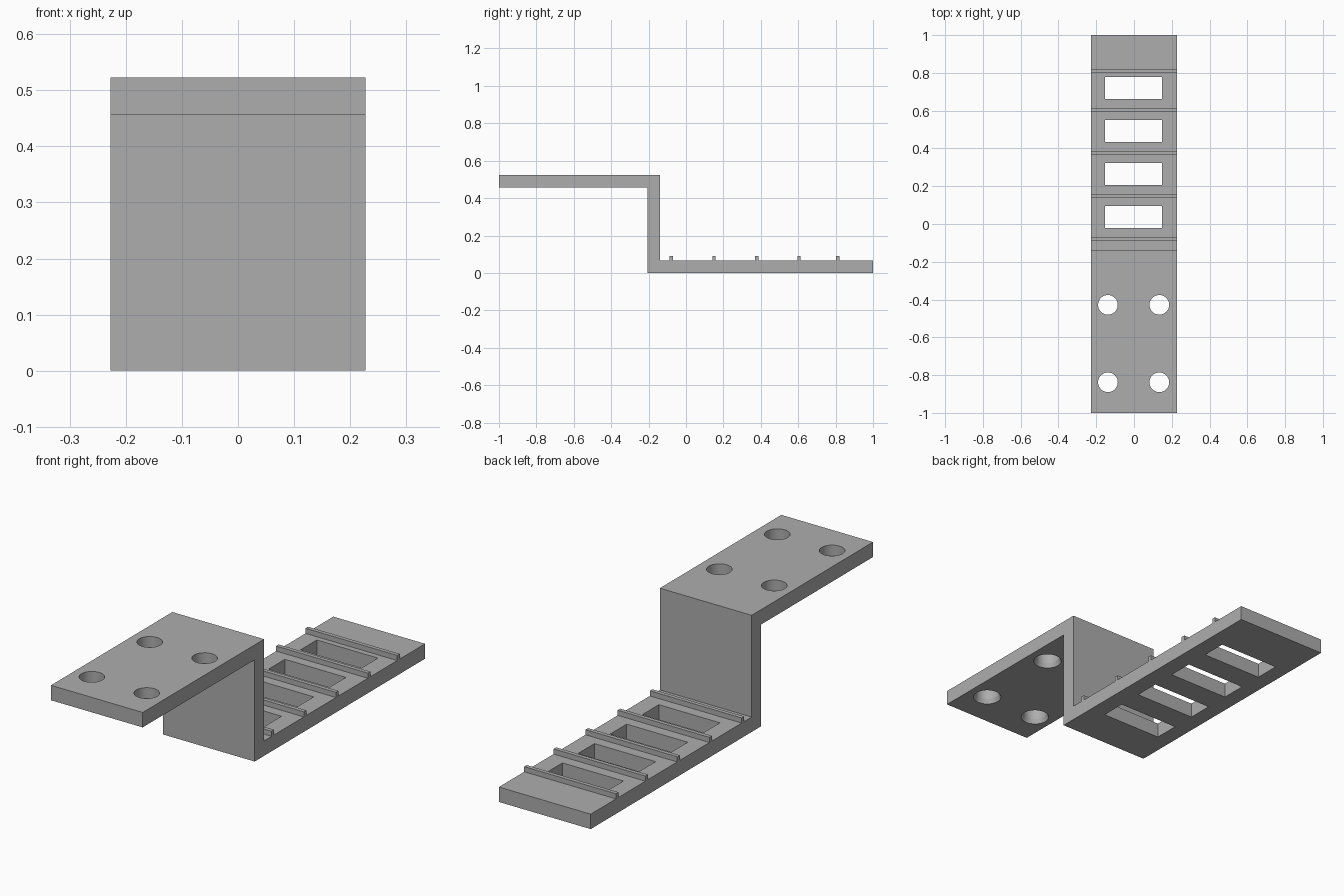
import bpy, bmesh
from mathutils import Matrix

cube = bpy.data.objects.get("Cube")
if cube:
    bpy.data.objects.remove(cube, do_unlink=True)

HALF_W = 0.2275   # half width of the bracket
T = 0.067         # plate thickness
TOP = 0.523       # height of the upper plate
WALL = -0.14      # rear face of the upright wall
RIBS = (-0.078, 0.15, 0.378, 0.604, 0.812)
SLOTS = (0.037, 0.265, 0.493, 0.72)

grey = bpy.data.materials.new("plain grey")
grey.use_nodes = True
colour = (0.42, 0.42, 0.42, 1)
grey.diffuse_color = colour
grey.node_tree.nodes["Principled BSDF"].inputs["Base Color"].default_value = colour


def make_object(name, bm):
    bmesh.ops.recalc_face_normals(bm, faces=bm.faces)
    mesh = bpy.data.meshes.new(name)
    bm.to_mesh(mesh)
    bm.free()
    mesh.materials.append(grey)
    obj = bpy.data.objects.new(name, mesh)
    bpy.context.collection.objects.link(obj)
    return obj


def cone(bm, r_bottom, r_top, z0, z1, x, y):
    bmesh.ops.create_cone(bm, cap_ends=True, segments=48, radius1=r_bottom,
                          radius2=r_top, depth=z1 - z0,
                          matrix=Matrix.Translation((x, y, (z0 + z1) / 2)))


# Bracket: stepped side profile with ribs, extruded across the width
profile = [(-1, TOP - T), (WALL - T, TOP - T), (WALL - T, 0), (1, 0), (1, T)]
for y in reversed(RIBS):
    profile += [(y + 0.009, T), (y + 0.009, 0.09), (y - 0.009, 0.09), (y - 0.009, T)]
profile += [(WALL, T), (WALL, TOP), (-1, TOP)]

bm = bmesh.new()
face = bm.faces.new([bm.verts.new((-HALF_W, y, z)) for y, z in profile])
side = bmesh.ops.extrude_face_region(bm, geom=[face])
bmesh.ops.translate(bm, vec=(2 * HALF_W, 0, 0),
                    verts=[v for v in side["geom"] if isinstance(v, bmesh.types.BMVert)])
bracket = make_object("stepped_bracket", bm)

# Cutters: rectangular slots, screw holes and the countersinks beneath them
slots, holes, sinks = bmesh.new(), bmesh.new(), bmesh.new()
for y in SLOTS:
    bmesh.ops.create_cube(slots, size=1, matrix=Matrix.Translation((-0.002, y, 0))
                          @ Matrix.Diagonal((0.303, 0.116, 0.4, 1)))
under = TOP - T
for x in (-0.138, 0.134):
    for y in (-0.838, -0.428):
        cone(holes, 0.052, 0.052, under - 0.1, TOP + 0.1, x, y)
        cone(sinks, 0.068, 0.052, under - 0.02, under + 0.02, x, y)

for name, cutter_bm in (("slot_cutter", slots), ("hole_cutter", holes),
                        ("countersink_cutter", sinks)):
    cutter = make_object(name, cutter_bm)
    cutter.hide_render = True
    mod = bracket.modifiers.new(name, 'BOOLEAN')
    mod.operation = 'DIFFERENCE'
    mod.solver = 'EXACT'
    mod.object = cutter
    bpy.context.view_layer.objects.active = bracket
    bpy.ops.object.modifier_apply(modifier=name)
    bpy.data.objects.remove(cutter, do_unlink=True)

# Smooth the round holes, keep the plate edges sharp
bpy.ops.object.select_all(action='DESELECT')
bracket.select_set(True)
bpy.context.view_layer.objects.active = bracket
bpy.ops.object.shade_smooth_by_angle(angle=0.35)
